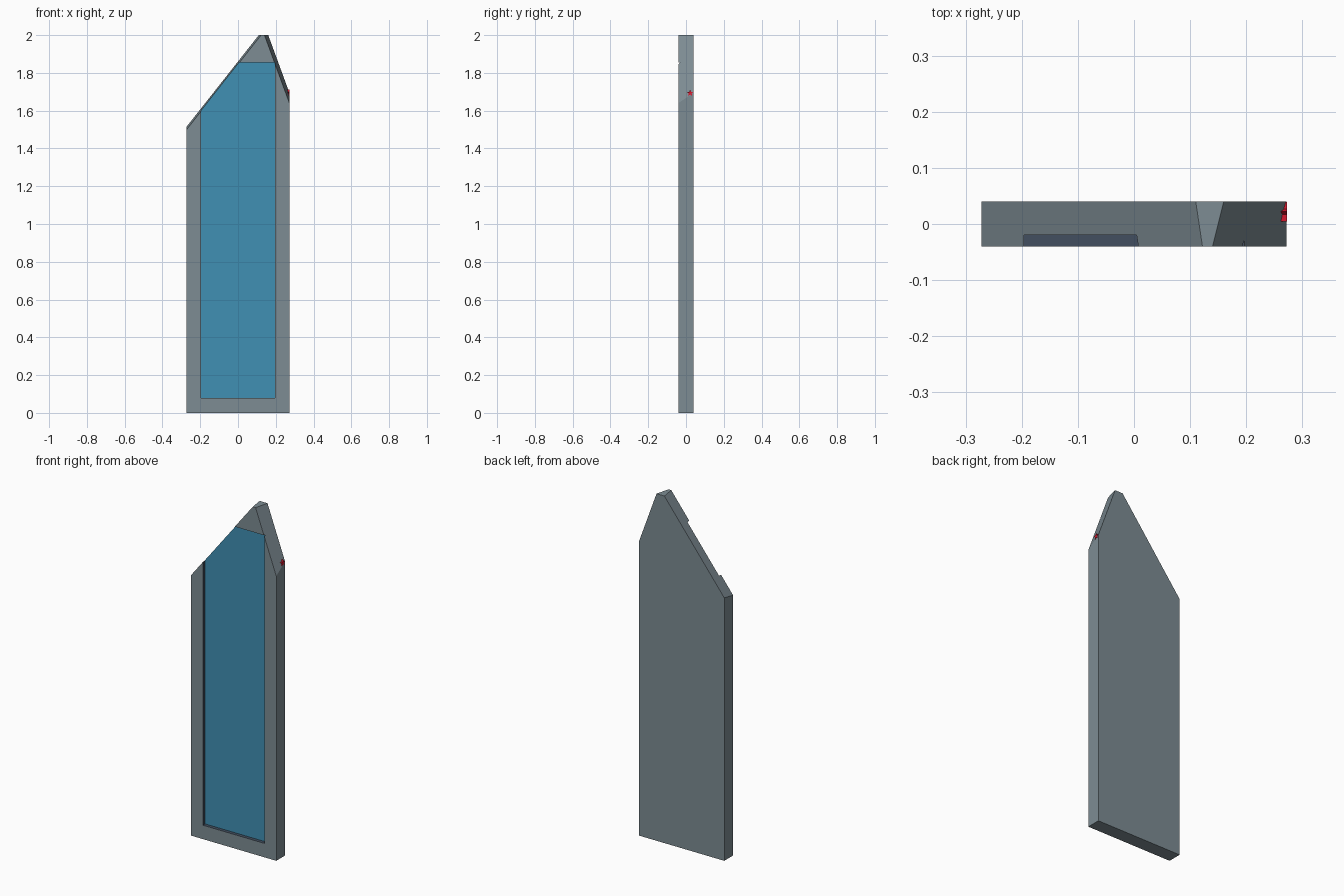
import bpy, bmesh, math
from mathutils import Vector

if "Cube" in bpy.data.objects:
    bpy.data.objects.remove(bpy.data.objects["Cube"])

def mat(name, rgb):
    m = bpy.data.materials.new(name)
    m.diffuse_color = (*rgb, 1)
    m.use_nodes = True
    m.node_tree.nodes["Principled BSDF"].inputs["Base Color"].default_value = m.diffuse_color
    return m

grey = mat("slate_grey", (0.205, 0.262, 0.292))
blue = mat("panel_blue", (0.051, 0.279, 0.456))
navy = mat("recess_navy", (0.055, 0.078, 0.117))
red = mat("signal_red", (0.70, 0.01, 0.03))

def finish(bm, name, mats):
    bmesh.ops.recalc_face_normals(bm, faces=bm.faces)
    me = bpy.data.meshes.new(name)
    bm.to_mesh(me)
    bm.free()
    ob = bpy.data.objects.new(name, me)
    bpy.context.collection.objects.link(ob)
    for m in mats:
        me.materials.append(m)
    return ob

def box(lo, hi):
    bm = bmesh.new()
    bmesh.ops.create_cube(bm, size=1)
    for v in bm.verts:
        v.co = [(a + b) / 2 + c * (b - a) for a, b, c in zip(lo, hi, v.co)]
    return bm

def cut(bm, a, b, c):
    # slice away everything above the plane through three points
    a, b, c = Vector(a), Vector(b), Vector(c)
    n = (b - a).cross(c - a)
    if n.z < 0:
        n = -n
    bmesh.ops.bisect_plane(bm, geom=bm.verts[:] + bm.edges[:] + bm.faces[:],
                           plane_co=a, plane_no=n, clear_outer=True)
    bmesh.ops.holes_fill(bm, edges=[e for e in bm.edges if e.is_boundary])

# slab with two slanted top corners
W, D = 0.272, 0.04
bm = box((-W, -D, 0), (W, D, 2))
cut(bm, (0.11, D, 2), (0.122, -D, 2), (-W, -D, 1.50))
cut(bm, (0.16, D, 2), (0.14, -D, 2), (W, -D, 1.64))
slab = finish(bm, "slab", [grey, blue, navy])

# front recess, open through the left slope
cutter = finish(box((-0.196, -0.1, 0.08), (0.196, -0.02, 1.855)), "recess_cutter", [grey])
cutter.hide_render = True
mod = slab.modifiers.new("recess", 'BOOLEAN')
mod.operation = 'DIFFERENCE'
mod.solver = 'EXACT'
mod.object = cutter
bpy.context.view_layer.objects.active = slab
slab.select_set(True)
bpy.ops.object.modifier_apply(modifier=mod.name)
bpy.data.objects.remove(cutter)

# blue recess floor, navy recess walls
for p in slab.data.polygons:
    c, n = p.center, p.normal
    p.material_index = 0
    if n.y < -0.99 and abs(c.y + 0.02) < 0.005:
        p.material_index = 1
    elif c.y < -0.021 and (abs(abs(c.x) - 0.196) < 0.002 or abs(c.z - 0.08) < 0.002
                           or abs(c.z - 1.855) < 0.002) and max(abs(n.x), abs(n.z)) > 0.999:
        p.material_index = 2

# tiny red star poking out of the right edge
bm = bmesh.new()
pts = []
for i in range(10):
    r = 0.018 if i % 2 == 0 else 0.008
    t = math.pi / 2 + i * math.pi / 5
    pts.append(bm.verts.new((0.262, 0.022 + r * math.cos(t), 1.693 + r * math.sin(t))))
f = bm.faces.new(pts)
ext = bmesh.ops.extrude_face_region(bm, geom=[f])
for v in ext["geom"]:
    if isinstance(v, bmesh.types.BMVert):
        v.co.x = 0.2728
finish(bm, "star_stud", [red])
